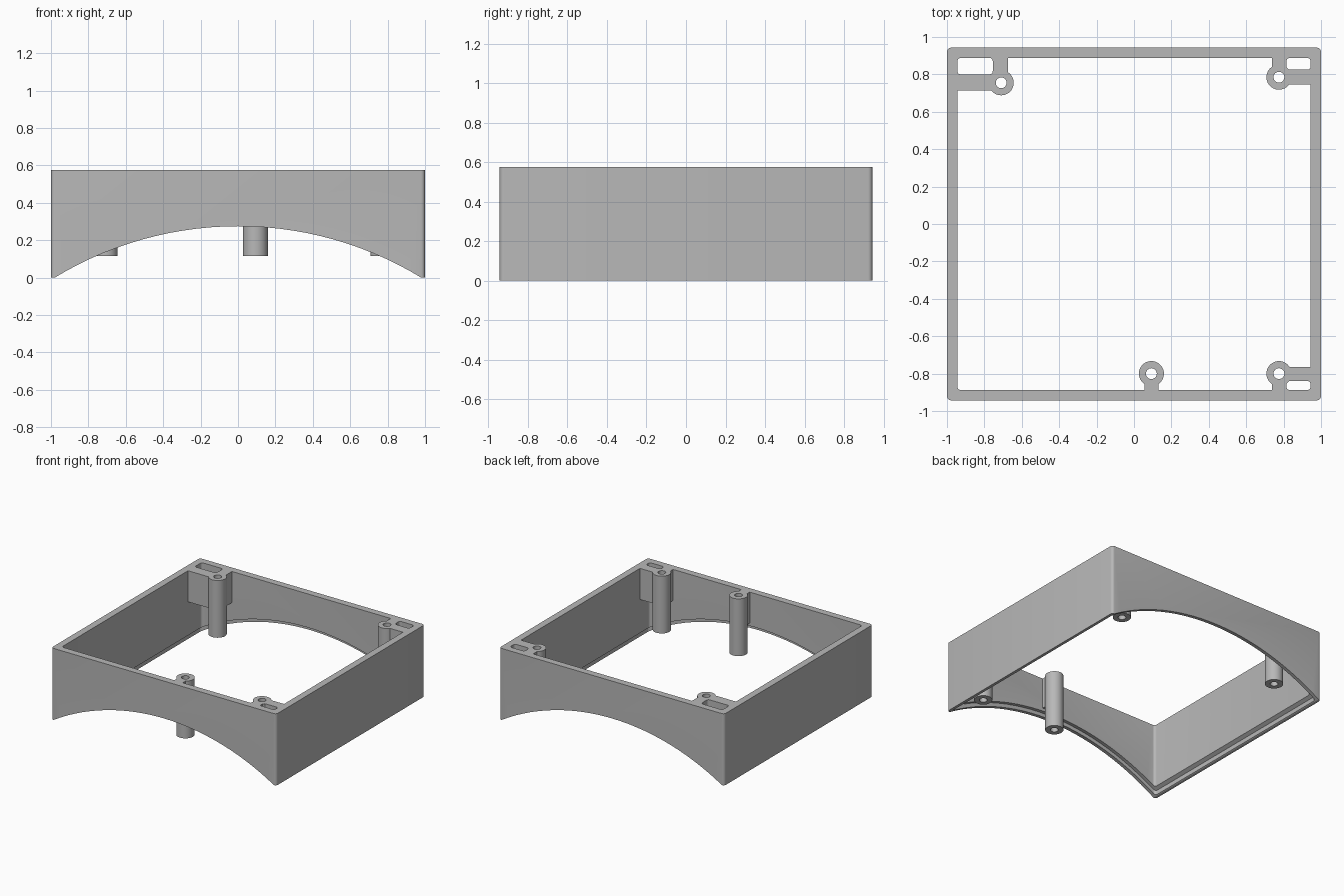
import bpy, bmesh, math

if "Cube" in bpy.data.objects:
    bpy.data.objects.remove(bpy.data.objects["Cube"], do_unlink=True)

HX, HY, TOP = 1.0, 0.943, 0.575       # half sizes and height of the frame
WALL, STEP = 0.055, 0.028             # wall thickness and inner step
POST_R, HOLE_R, POST_Z = 0.067, 0.029, 0.115
PAD_Z = 0.325                         # underside of the brackets
ARCH_R, ARCH_Z = 1.884, -1.609        # arch radius and centre height
IX, IY = HX - WALL, HY - WALL

grey = bpy.data.materials.new("plain grey")
grey.use_nodes = True
grey.diffuse_color = (0.48, 0.48, 0.48, 1)
grey.node_tree.nodes["Principled BSDF"].inputs["Base Color"].default_value = grey.diffuse_color


def prism(name, outline, z0, z1):
    """Extrude a flat outline between two heights."""
    bm = bmesh.new()
    face = bm.faces.new([bm.verts.new((x, y, z0)) for x, y in outline])
    top = bmesh.ops.extrude_face_region(bm, geom=[face])["geom"]
    bmesh.ops.translate(bm, vec=(0, 0, z1 - z0),
                        verts=[v for v in top if isinstance(v, bmesh.types.BMVert)])
    bmesh.ops.recalc_face_normals(bm, faces=bm.faces)
    mesh = bpy.data.meshes.new(name)
    bm.to_mesh(mesh)
    bm.free()
    mesh.materials.append(grey)
    obj = bpy.data.objects.new(name, mesh)
    bpy.context.collection.objects.link(obj)
    return obj


def rounded(x0, x1, y0, y1, r, n=5):
    """Rectangle outline with rounded corners."""
    corners = [(x1 - r, y1 - r), (x0 + r, y1 - r), (x0 + r, y0 + r), (x1 - r, y0 + r)]
    return [(cx + r * math.cos((k + i / n) * math.pi / 2),
             cy + r * math.sin((k + i / n) * math.pi / 2))
            for k, (cx, cy) in enumerate(corners) for i in range(n + 1)]


def rect(x0, x1, y0, y1):
    return [(x0, y0), (x1, y0), (x1, y1), (x0, y1)]


def circle(x, y, r, n=40):
    return [(x + r * math.cos(2 * math.pi * i / n),
             y + r * math.sin(2 * math.pi * i / n)) for i in range(n)]


def arch_cylinder(radius):
    bpy.ops.mesh.primitive_cylinder_add(vertices=160, radius=radius, depth=3,
                                        location=(0, 0, ARCH_Z),
                                        rotation=(math.pi / 2, 0, 0))
    return bpy.context.object


def boolean(obj, tool, operation="DIFFERENCE"):
    """Apply a boolean and discard the tool."""
    tool.hide_render = True
    mod = obj.modifiers.new("cut", "BOOLEAN")
    mod.operation, mod.object, mod.solver = operation, tool, "EXACT"
    bpy.context.view_layer.objects.active = obj
    bpy.ops.object.modifier_apply(modifier=mod.name)
    bpy.data.objects.remove(tool, do_unlink=True)


def finish(obj):
    bpy.ops.object.select_all(action="DESELECT")
    obj.select_set(True)
    bpy.context.view_layer.objects.active = obj
    bpy.ops.object.shade_smooth_by_angle(angle=math.radians(30))


# Square frame with an arched underside
frame = prism("frame", rounded(-HX, HX, -HY, HY, 0.022), 0, TOP)
boolean(frame, prism("opening", rounded(-IX, IX, -IY, IY, 0.02), -1, 1))
boolean(frame, arch_cylinder(ARCH_R))

# Stepped inner rim that follows the arch
sx, sy = HX - STEP, HY - STEP
rim = prism("rim_step", rounded(-sx, sx, -sy, sy, 0.02), -0.5, 0.5)
boolean(rim, arch_cylinder(ARCH_R + 0.03), "INTERSECT")
boolean(frame, rim)
finish(frame)

# Posts: centre, bracket rectangle, open pocket in the bracket corner
posts = {
    "back_left_corner": ((-0.71, 0.755), (-IX, -0.675, 0.715, IY), (-IX, -0.755, 0.80, IY)),
    "back_right_corner": ((0.775, 0.785), (0.737, IX, 0.745, IY), (0.815, IX, 0.825, IY)),
    "front_right_corner": ((0.775, -0.80), (0.737, IX, -IY, -0.765), (0.815, IX, -IY, -0.84)),
    "front_middle": ((0.093, -0.80), (0.055, 0.131, -IY, -0.80), None),
}
for place, ((x, y), pad, pocket) in posts.items():
    post = prism(place + "_post", circle(x, y, POST_R), POST_Z, TOP)
    boolean(post, prism("bore", circle(x, y, HOLE_R, 24), -1, 1))
    finish(post)
    bracket = prism(place + "_bracket", rect(*pad), PAD_Z, TOP)
    if pocket:
        boolean(bracket, prism("pocket", rounded(*pocket, 0.018), -1, 1))
    boolean(bracket, prism("post_space", circle(x, y, POST_R), -1, 1))
    finish(bracket)
